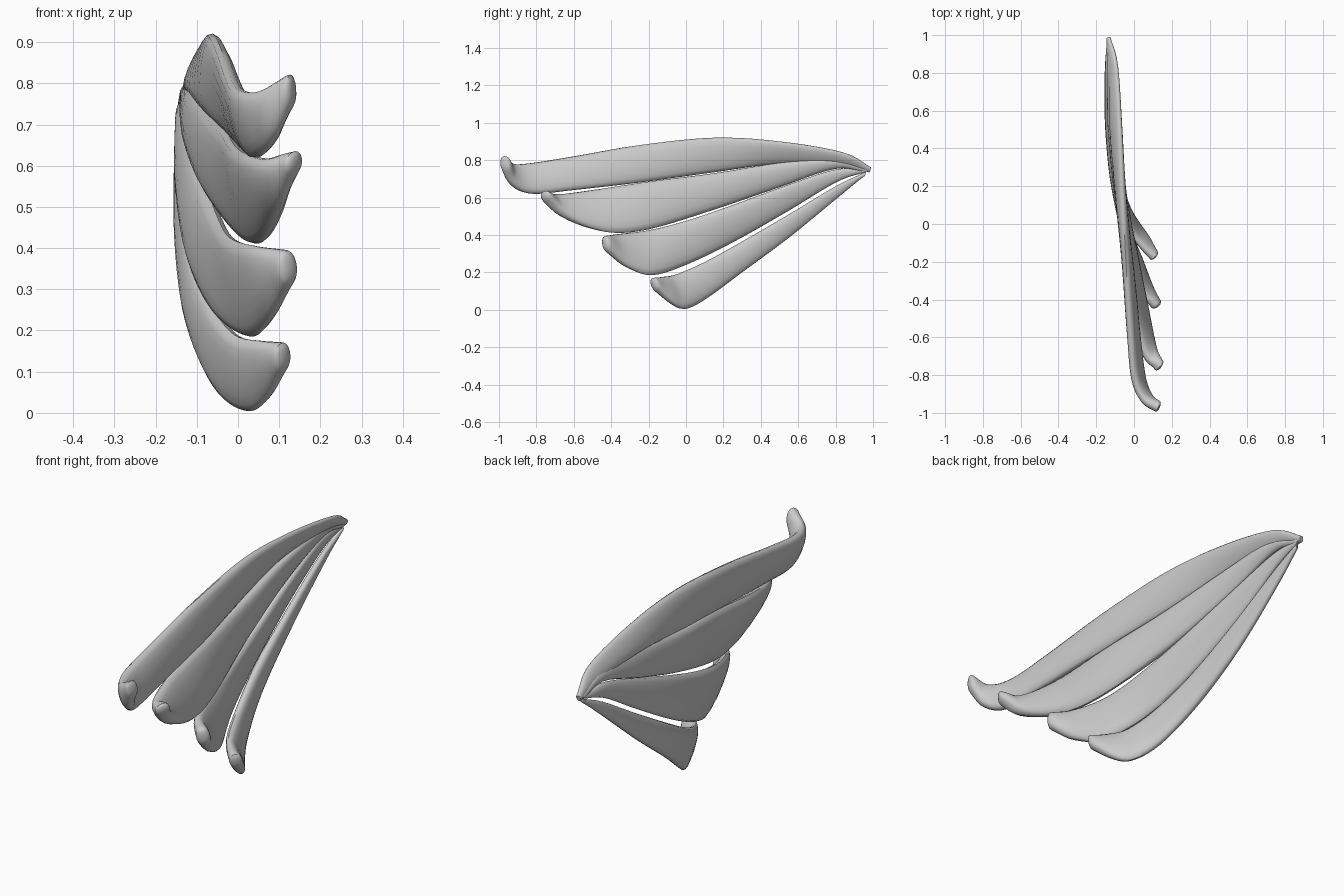
import bpy
import math
from mathutils import Vector

cube = bpy.data.objects.get("Cube")
if cube:
    bpy.data.objects.remove(cube, do_unlink=True)

grey = bpy.data.materials.new("light grey")
grey.use_nodes = True
colour = (0.6, 0.6, 0.6, 1)
grey.diffuse_color = colour
grey.node_tree.nodes["Principled BSDF"].inputs["Base Color"].default_value = colour

STEPS = 5      # rings between two edge points
SIDES = 18     # corners of each ring


def spline(points):
    """Smooth curve running through every point."""
    pts = [Vector(p) for p in points]
    pts = [2 * pts[0] - pts[1]] + pts + [2 * pts[-1] - pts[-2]]
    curve = []
    for i in range(1, len(pts) - 2):
        a, b, c, d = pts[i - 1:i + 3]
        for k in range(STEPS):
            t = k / STEPS
            curve.append(0.5 * (2 * b + (c - a) * t + (2 * a - 5 * b + 4 * c - d) * t ** 2
                                + (3 * b - a - 3 * c + d) * t ** 3))
    curve.append(pts[-2])
    return curve


def ring(centre, half_height, half_width):
    """Rounded oval section, a little fuller than an ellipse."""
    points = []
    for k in range(SIDES):
        angle = math.tau * k / SIDES
        c, s = math.cos(angle), math.sin(angle)
        points.append(centre + half_height * c
                      + half_width * math.copysign(abs(s) ** 0.8, s))
    return points


def feather(name, upper, lower, thickness):
    """Blade swept between its upper and lower edge, with a rounded tip."""
    top, bottom = spline(upper), spline(lower)
    centres = [(a + b) / 2 for a, b in zip(top, bottom)]
    last = len(centres) - 1
    rings = []
    for i, centre in enumerate(centres):
        along = (centres[min(i + 1, last)] - centres[max(i - 1, 0)]).normalized()
        half_height = (top[i] - bottom[i]) / 2
        side = along.cross(half_height).normalized()
        growth = min(1, 0.35 + 1.6 * i / last)
        rings.append(ring(centre, half_height, side * thickness * growth))
    # Rounded end beyond the last section
    for angle in (30, 55, 75):
        bulge = math.sin(math.radians(angle))
        shrink = math.cos(math.radians(angle))
        rings.append(ring(centres[-1] + along * thickness * 0.6 * bulge,
                          half_height * shrink, side * thickness * shrink))

    verts = [p for r in rings for p in r]
    faces = [list(range(SIDES)),
             list(reversed(range(len(verts) - SIDES, len(verts))))]
    for r in range(len(rings) - 1):
        for k in range(SIDES):
            a, b = r * SIDES + k, r * SIDES + (k + 1) % SIDES
            faces.append([a, a + SIDES, b + SIDES, b])
    mesh = bpy.data.meshes.new(name)
    mesh.from_pydata(verts, [], faces)
    mesh.materials.append(grey)
    obj = bpy.data.objects.new(name, mesh)
    bpy.context.collection.objects.link(obj)
    bpy.ops.object.select_all(action="DESELECT")
    obj.select_set(True)
    bpy.context.view_layer.objects.active = obj
    # Outward faces and soft shading
    bpy.ops.object.mode_set(mode="EDIT")
    bpy.ops.mesh.select_all(action="SELECT")
    bpy.ops.mesh.normals_make_consistent(inside=False)
    bpy.ops.object.mode_set(mode="OBJECT")
    bpy.ops.object.shade_smooth_by_angle(angle=math.radians(50))


# Four blades fanning out from one root, each edge listed from root to tip
feather("top_feather",
        [(-.13, .99, .76), (-.09, .84, .84), (-.07, .5, .9), (-.06, .15, .92),
         (-.04, -.25, .88), (-.02, -.6, .82), (0, -.82, .785), (.05, -.93, .78), (.12, -.97, .82)],
        [(-.14, .98, .735), (-.13, .84, .77), (-.12, .5, .78), (-.08, .15, .735),
         (-.02, -.25, .68), (.02, -.6, .64), (.05, -.82, .62), (.09, -.92, .66), (.13, -.96, .74)],
        .03)

feather("upper_middle_feather",
        [(-.13, .97, .755), (-.11, .8, .805), (-.1, .5, .785), (-.07, .15, .73),
         (-.03, -.2, .685), (0, -.5, .64), (.06, -.7, .615), (.125, -.755, .63)],
        [(-.14, .96, .735), (-.13, .8, .755), (-.12, .5, .655), (-.07, .15, .535),
         (.01, -.2, .43), (.06, -.42, .415), (.1, -.62, .48), (.14, -.74, .58)],
        .033)

feather("lower_middle_feather",
        [(-.13, .96, .75), (-.13, .8, .75), (-.11, .55, .67), (-.08, .25, .56),
         (-.05, .0, .475), (-.02, -.2, .425), (.04, -.36, .405), (.11, -.43, .395)],
        [(-.14, .95, .735), (-.14, .8, .68), (-.14, .55, .53), (-.11, .25, .36),
         (-.05, .0, .24), (.03, -.18, .185), (.08, -.31, .225), (.125, -.42, .31)],
        .03)

feather("bottom_feather",
        [(-.13, .96, .735), (-.13, .8, .66), (-.12, .55, .51), (-.1, .3, .365),
         (-.06, .1, .255), (-.01, -.05, .19), (.05, -.13, .175), (.1, -.175, .17)],
        [(-.14, .95, .715), (-.145, .8, .59), (-.14, .55, .385), (-.11, .3, .2),
         (-.05, .11, .06), (.02, 0, .005), (.07, -.07, .03), (.11, -.155, .1)],
        .028)
